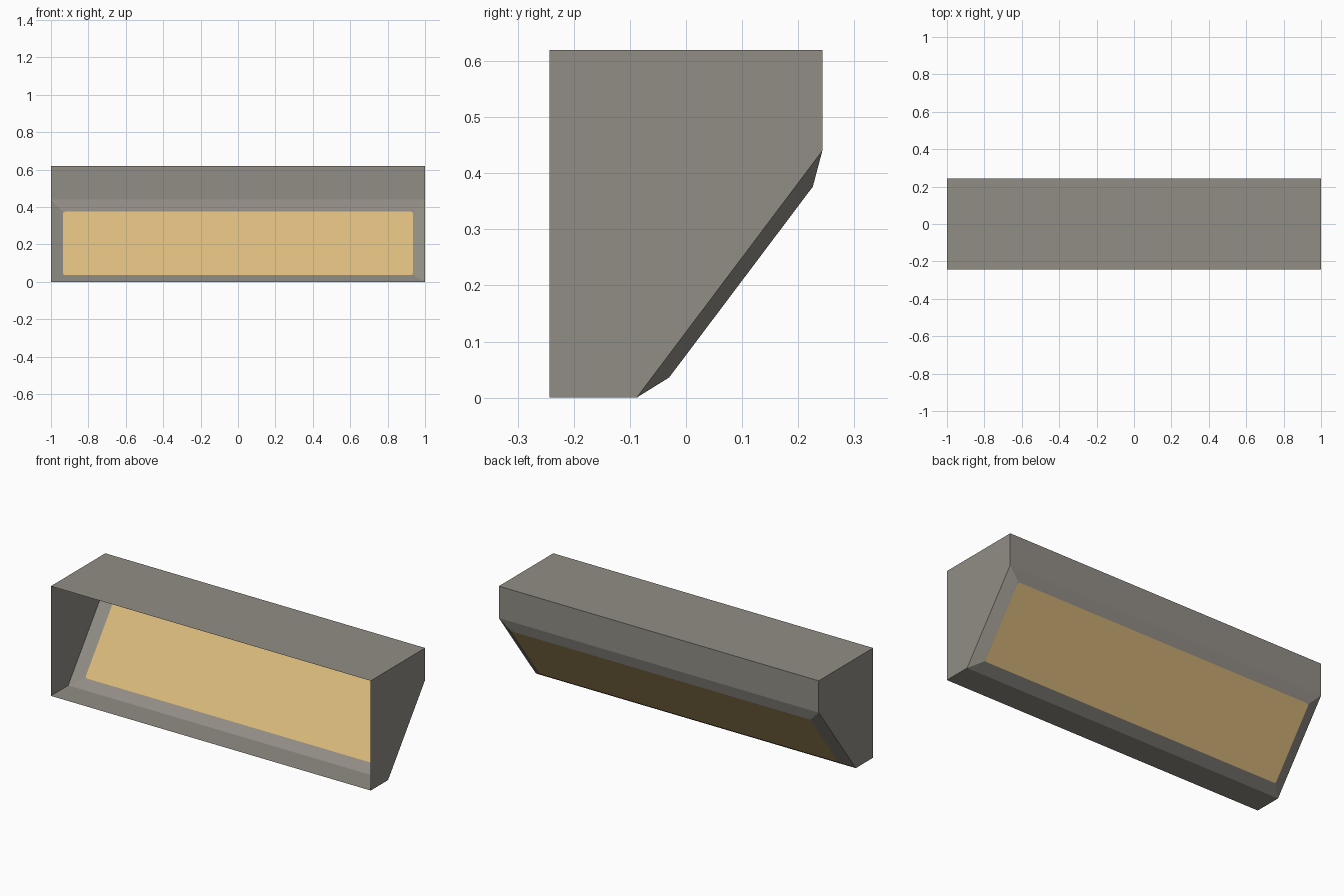
import bpy, bmesh

if "Cube" in bpy.data.objects:
    bpy.data.objects.remove(bpy.data.objects["Cube"])

def material(name, rgb):
    m = bpy.data.materials.new(name)
    m.diffuse_color = (*rgb, 1)
    m.use_nodes = True
    m.node_tree.nodes["Principled BSDF"].inputs["Base Color"].default_value = m.diffuse_color
    return m

grey = material("stone grey", (0.285, 0.268, 0.235))
amber = material("warm amber", (0.72, 0.50, 0.205))

# Side profile (y, z): open front, top, short back wall, slope, short floor
profile = [(-0.243, 0), (-0.243, 0.62), (0.243, 0.62), (0.243, 0.44), (-0.088, 0)]
# Raised panel rim: half width, bottom and top (y, z)
RIM_X, RIM_LOW, RIM_HIGH = 0.936, (-0.03, 0.036), (0.226, 0.376)

bm = bmesh.new()
left = [bm.verts.new((-1, y, z)) for y, z in profile]
right = [bm.verts.new((1, y, z)) for y, z in profile]

# Thin end walls, then top, back and floor (front edge 0 and slope edge 3 stay open)
bm.faces.new(left)
bm.faces.new(right[::-1])
for i in (1, 2, 4):
    j = (i + 1) % 5
    bm.faces.new((left[i], right[i], right[j], left[j]))

# Bevelled rim pushed outward around the sloping panel
outer = [left[3], right[3], right[4], left[4]]
inner = [bm.verts.new((x, *p)) for x, p in
         ((-RIM_X, RIM_HIGH), (RIM_X, RIM_HIGH), (RIM_X, RIM_LOW), (-RIM_X, RIM_LOW))]
for i in range(4):
    j = (i + 1) % 4
    bm.faces.new((outer[i], outer[j], inner[j], inner[i]))

# Amber panel, inset a hair with softened corners
panel = bm.faces.new(inner)
panel.normal_update()
bmesh.ops.inset_region(bm, faces=[panel], thickness=0.001)
panel.material_index = 1
bmesh.ops.bevel(bm, geom=list(panel.verts), offset=0.012, offset_type='OFFSET',
                segments=3, profile=0.5, affect='VERTICES', material=0)
for f in bm.faces:
    c = f.calc_center_median()
    f.material_index = 1 if f.calc_area() > 0.5 and abs(f.normal.z) > 0.3 and 0.1 < c.z < 0.4 else 0

bmesh.ops.recalc_face_normals(bm, faces=bm.faces[:])
mesh = bpy.data.meshes.new("lamp_housing")
bm.to_mesh(mesh)
bm.free()
mesh.materials.append(grey)
mesh.materials.append(amber)
obj = bpy.data.objects.new("lamp_housing", mesh)
bpy.context.collection.objects.link(obj)
